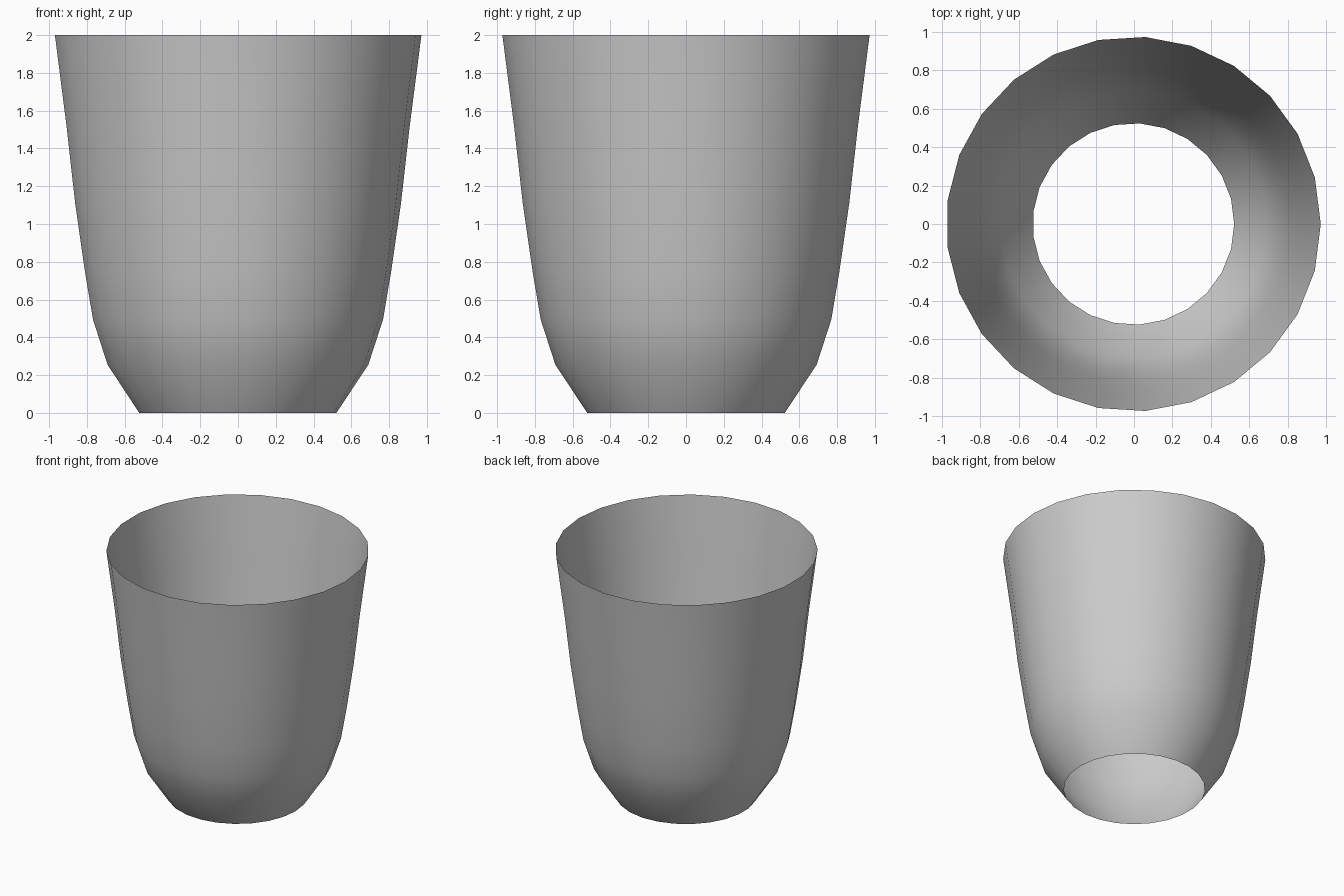
import bpy, bmesh
from math import cos, sin, pi

if "Cube" in bpy.data.objects:
    bpy.data.objects.remove(bpy.data.objects["Cube"])

SIDES = 25
# (radius, height) of the open, thin-walled cup
PROFILE = [(0.524, 0), (0.693, 0.255), (0.771, 0.495), (0.814, 0.75),
           (0.866, 1.11), (0.911, 1.51), (0.974, 2.0)]

# Cup wall: stacked rings, open at top and bottom
bm = bmesh.new()
rings = [[bm.verts.new((r * cos(2 * pi * i / SIDES) - 0.003,
                        r * sin(2 * pi * i / SIDES), z))
          for i in range(SIDES)] for r, z in PROFILE]
for low, high in zip(rings, rings[1:]):
    for i in range(SIDES):
        j = (i + 1) % SIDES
        bm.faces.new((low[i], low[j], high[j], high[i])).smooth = True

mesh = bpy.data.meshes.new("cup_wall")
bm.to_mesh(mesh)
bm.free()
cup = bpy.data.objects.new("cup_wall", mesh)
bpy.context.collection.objects.link(cup)
